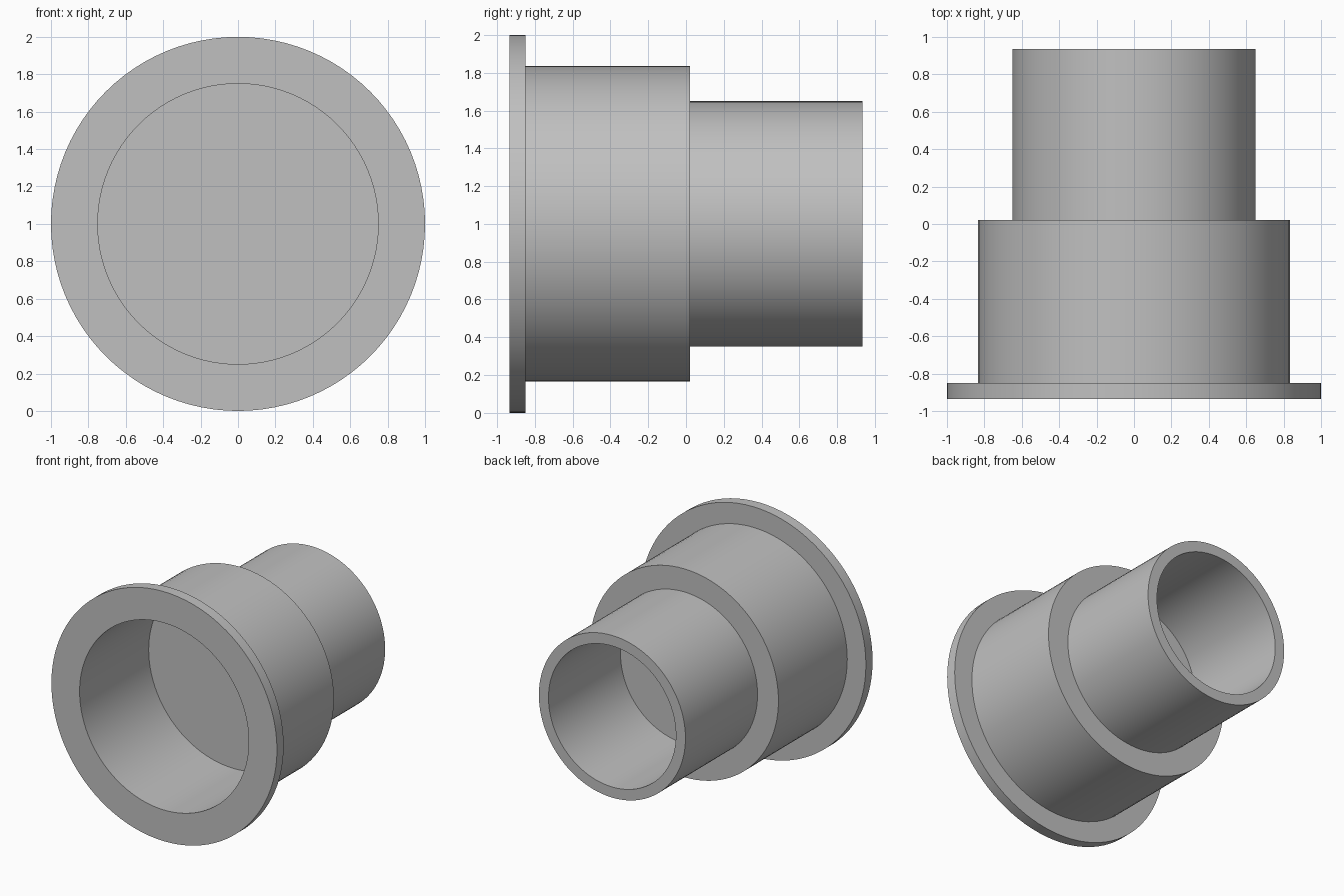
import bpy, bmesh, math
from mathutils import Matrix, Vector

cube = bpy.data.objects.get("Cube")
if cube:
    bpy.data.objects.remove(cube, do_unlink=True)

SEGMENTS = 96
FRONT, BACK = -0.935, 0.935
FLANGE_BACK = -0.85
WEB_FRONT, SHOULDER = -0.06, 0.022

# Single grey material
grey = bpy.data.materials.new("plain_grey")
grey.use_nodes = True
colour = (0.53, 0.53, 0.53, 1)
grey.diffuse_color = colour
grey.node_tree.nodes["Principled BSDF"].inputs["Base Color"].default_value = colour

# Half section as (radius, y): front bore, flange, body, spigot, rear bore
profile = [
    (0, WEB_FRONT), (0.75, WEB_FRONT), (0.75, FRONT),
    (1, FRONT), (1, FLANGE_BACK),
    (0.835, FLANGE_BACK), (0.835, SHOULDER),
    (0.65, SHOULDER), (0.65, BACK),
    (0.565, BACK), (0.565, SHOULDER), (0, SHOULDER),
]

# Revolve the section around the y axis
bm = bmesh.new()
verts = [bm.verts.new((0, y, r)) for r, y in profile]
edges = [bm.edges.new(pair) for pair in zip(verts, verts[1:])]
bmesh.ops.spin(bm, geom=verts + edges, cent=(0, 0, 0), axis=(0, 1, 0),
               angle=math.tau, steps=SEGMENTS, use_duplicate=False)
bmesh.ops.remove_doubles(bm, verts=bm.verts, dist=0.0005)
bmesh.ops.recalc_face_normals(bm, faces=bm.faces)
bmesh.ops.translate(bm, verts=bm.verts, vec=(0, 0, 1))

mesh = bpy.data.meshes.new("flanged_sleeve")
bm.to_mesh(mesh)
bm.free()
mesh.materials.append(grey)
sleeve = bpy.data.objects.new("flanged_sleeve", mesh)
bpy.context.collection.objects.link(sleeve)

# Smooth round walls, crisp rims
bpy.ops.object.select_all(action="DESELECT")
sleeve.select_set(True)
bpy.context.view_layer.objects.active = sleeve
bpy.ops.object.shade_smooth_by_angle(angle=math.radians(30))
